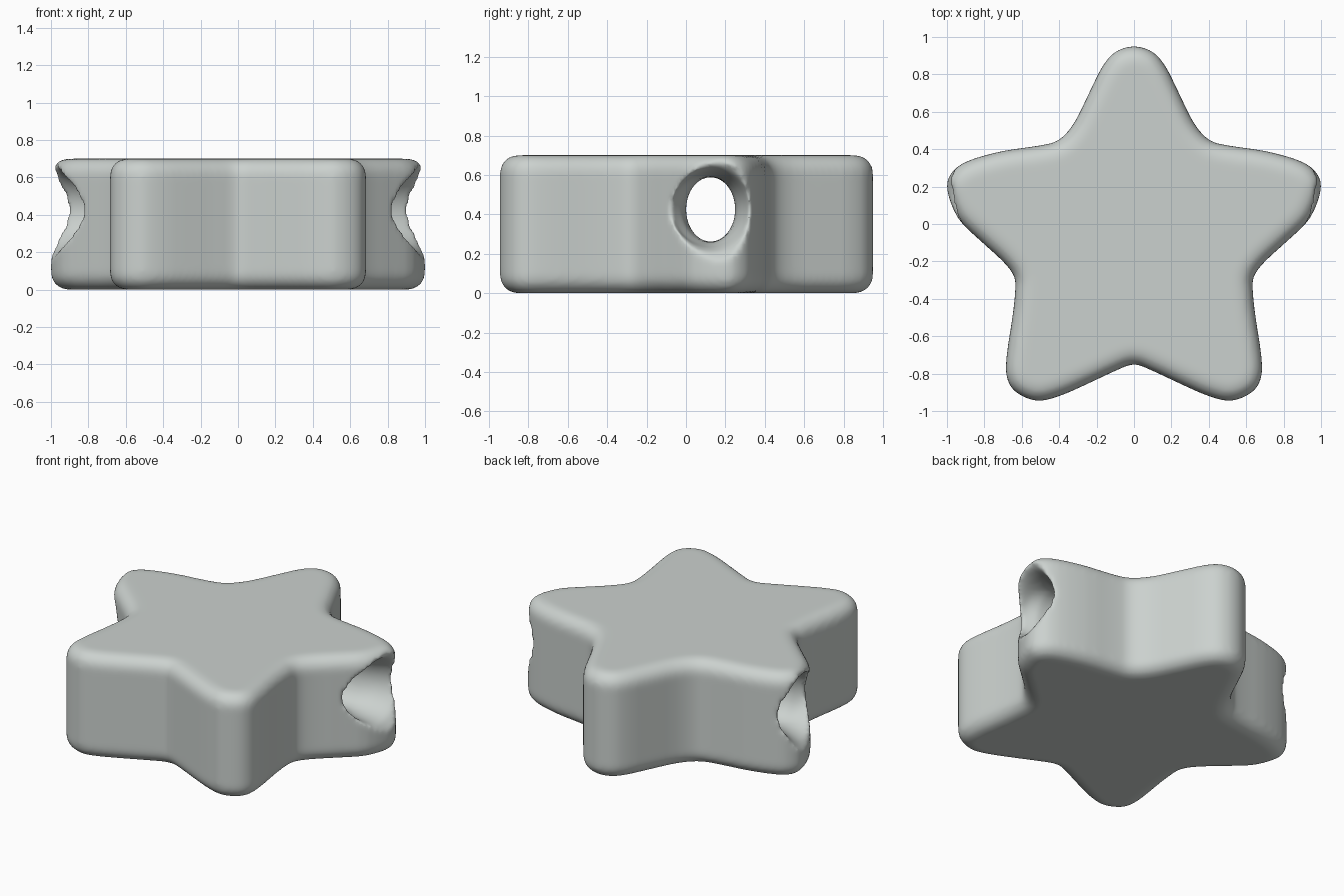
import bpy, bmesh, math
from mathutils import Vector

if "Cube" in bpy.data.objects:
    bpy.data.objects.remove(bpy.data.objects["Cube"])

HEIGHT = 0.70

# Right half of the star outline, from back tip to front notch
HALF = [(0, .95), (.10, .92), (.17, .84), (.24, .70), (.32, .54), (.40, .45),
        (.50, .42), (.70, .39), (.88, .34), (.97, .28), (1.0, .19), (.94, .03),
        (.82, -.09), (.70, -.20), (.64, -.28), (.635, -.36), (.65, -.50),
        (.68, -.70), (.68, -.82), (.63, -.90), (.52, -.945), (.40, -.92),
        (.25, -.855), (.10, -.785), (0, -.75)]

# Hole sections: x, centre y, radius in y, radius in z (flared at the mouth)
HOLE = [(0, .125, .125, .165), (.66, .125, .125, .165), (.75, .12, .14, .168),
        (.82, .108, .178, .178), (.90, .12, .198, .195), (.95, .123, .215, .215),
        (1.0, .125, .25, .27), (1.06, .125, .31, .36)]
HOLE_Z = 0.425


def smooth_loop(points, steps):
    """Closed Catmull-Rom curve through the points."""
    p = [Vector(q) for q in points]
    n, out = len(p), []
    for i in range(n):
        a, b, c, d = p[i - 1], p[i], p[(i + 1) % n], p[(i + 2) % n]
        for s in range(steps):
            t = s / steps
            out.append(0.5 * (2 * b + (c - a) * t + (2 * a - 5 * b + 4 * c - d) * t * t
                              + (3 * b - a - 3 * c + d) * t ** 3))
    return out


def make_object(name, bm):
    bmesh.ops.recalc_face_normals(bm, faces=bm.faces)
    mesh = bpy.data.meshes.new(name)
    bm.to_mesh(mesh)
    bm.free()
    obj = bpy.data.objects.new(name, mesh)
    bpy.context.collection.objects.link(obj)
    return obj


# Star body: extruded outline
outline = smooth_loop(HALF + [(-x, y) for x, y in HALF[-2:0:-1]], 3)
bm = bmesh.new()
base = bm.faces.new([bm.verts.new((v.x, v.y, 0)) for v in outline])
top = bmesh.ops.extrude_face_region(bm, geom=[base], use_keep_orig=True)["geom"]
bmesh.ops.translate(bm, vec=(0, 0, HEIGHT),
                    verts=[g for g in top if isinstance(g, bmesh.types.BMVert)])
star = make_object("star_bead", bm)

# Flared hole cutter running through the two side arms
bm = bmesh.new()
SIDES = 48
sections = [(-x, c, a, b) for x, c, a, b in HOLE[:0:-1]] + HOLE
rings = []
for x, cy, ry, rz in sections:
    angles = [2 * math.pi * i / SIDES for i in range(SIDES)]
    rings.append([bm.verts.new((x, cy + ry * math.cos(t), HOLE_Z + rz * math.sin(t)))
                  for t in angles])
for r, s in zip(rings, rings[1:]):
    for i in range(SIDES):
        j = (i + 1) % SIDES
        bm.faces.new((r[i], r[j], s[j], s[i]))
bm.faces.new(rings[0])
bm.faces.new(rings[-1])
cutter = make_object("hole_cutter", bm)
cutter.hide_render = True
cutter.hide_viewport = True

# Rounded rims, string hole, then soft even surface
bevel = star.modifiers.new("rounded_rims", 'BEVEL')
bevel.width = 0.09
bevel.segments = 6
bevel.limit_method = 'ANGLE'
bevel.angle_limit = math.radians(60)
bevel.use_clamp_overlap = False
cut = star.modifiers.new("string_hole", 'BOOLEAN')
cut.operation = 'DIFFERENCE'
cut.solver = 'EXACT'
cut.object = cutter
remesh = star.modifiers.new("even_surface", 'REMESH')
remesh.mode = 'VOXEL'
remesh.voxel_size = 0.016
remesh.use_smooth_shade = True
soft = star.modifiers.new("soft_edges", 'SMOOTH')
soft.factor = 0.5
soft.iterations = 8

# Pale grey material
grey = bpy.data.materials.new("pale_grey")
grey.diffuse_color = (0.60, 0.64, 0.62, 1)
grey.use_nodes = True
grey.node_tree.nodes["Principled BSDF"].inputs["Base Color"].default_value = grey.diffuse_color
star.data.materials.append(grey)
for poly in star.data.polygons:
    poly.use_smooth = True
